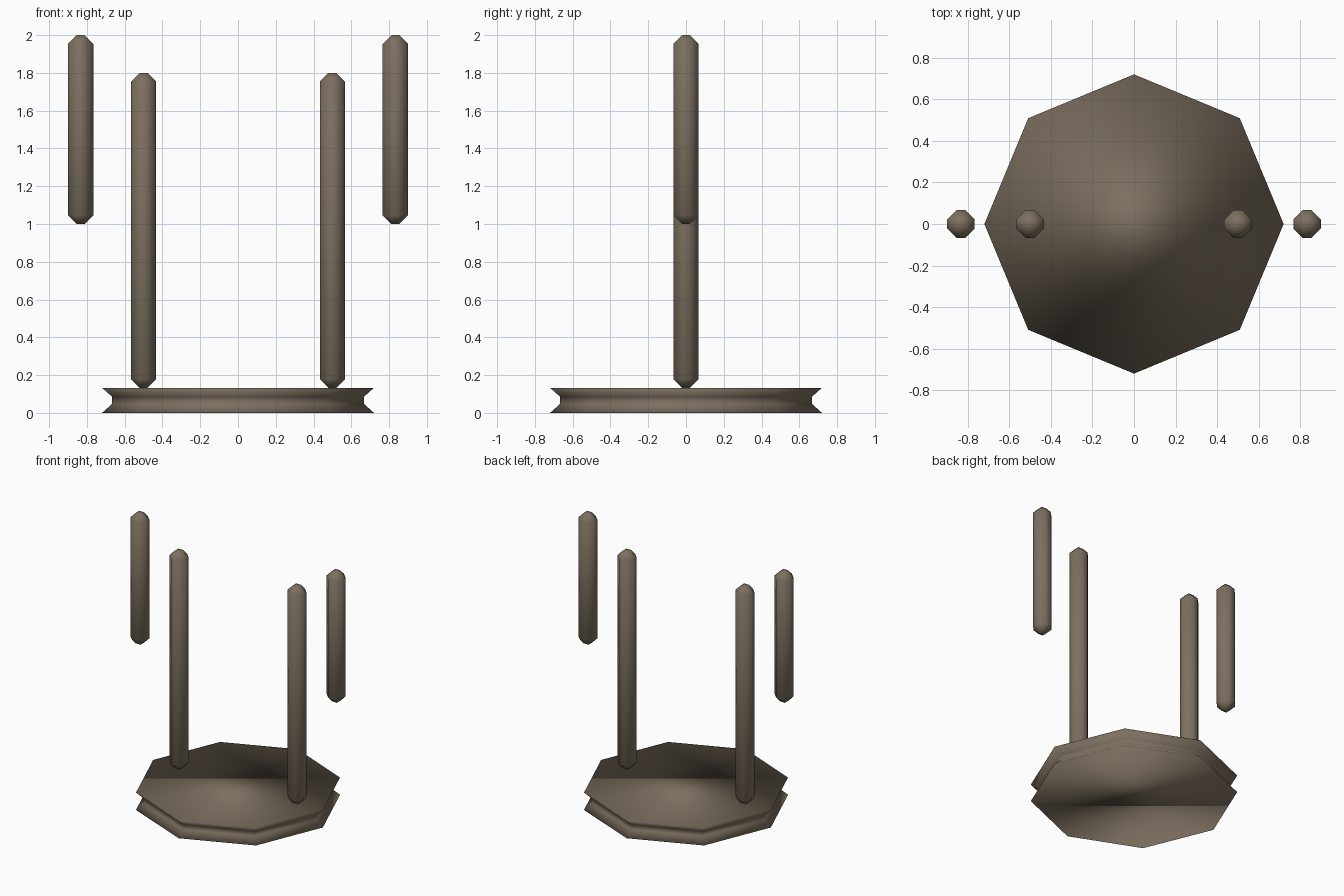
import bpy, bmesh, math

if "Cube" in bpy.data.objects:
    bpy.data.objects.remove(bpy.data.objects["Cube"])

mat = bpy.data.materials.new("weathered_brown")
mat.diffuse_color = (0.2, 0.16, 0.115, 1)
mat.use_nodes = True
mat.node_tree.nodes["Principled BSDF"].inputs["Base Color"].default_value = mat.diffuse_color


def finish(bm, name):
    bmesh.ops.recalc_face_normals(bm, faces=bm.faces)
    me = bpy.data.meshes.new(name)
    bm.to_mesh(me)
    bm.free()
    me.materials.append(mat)
    for p in me.polygons:
        p.use_smooth = True
    ob = bpy.data.objects.new(name, me)
    bpy.context.collection.objects.link(ob)
    return ob


# Octagonal base with a recessed waist
def base():
    bm = bmesh.new()
    rings = []
    for r, z in ((0.72, 0), (0.667, 0.047), (0.667, 0.086), (0.72, 0.133)):
        rings.append([bm.verts.new((r * math.cos(i * math.pi / 4),
                                    r * math.sin(i * math.pi / 4), z))
                      for i in range(8)])
    for a, b in zip(rings, rings[1:]):
        for i in range(8):
            j = (i + 1) % 8
            bm.faces.new((a[i], a[j], b[j], b[i]))
    bm.faces.new(rings[0])
    bm.faces.new(rings[-1])
    finish(bm, "base")


# Square bar with all edges chamfered
def bar(name, x, z0, z1, half=0.0667, chamfer=0.046):
    bm = bmesh.new()
    bmesh.ops.create_cube(bm, size=1)
    for v in bm.verts:
        v.co = (x + v.co.x * 2 * half, v.co.y * 2 * half,
                z0 + (v.co.z + 0.5) * (z1 - z0))
    bmesh.ops.bevel(bm, geom=bm.edges[:], offset=chamfer, segments=1,
                    affect='EDGES', profile=0.5)
    finish(bm, name)


base()
# Mirrored pairs: tall posts on the base, short floating bars outside
for side, s in (("left", -1), ("right", 1)):
    bar("inner_post_" + side, s * 0.5, 0.133, 1.8)
    bar("outer_bar_" + side, s * 0.833, 1.0, 2.0)
